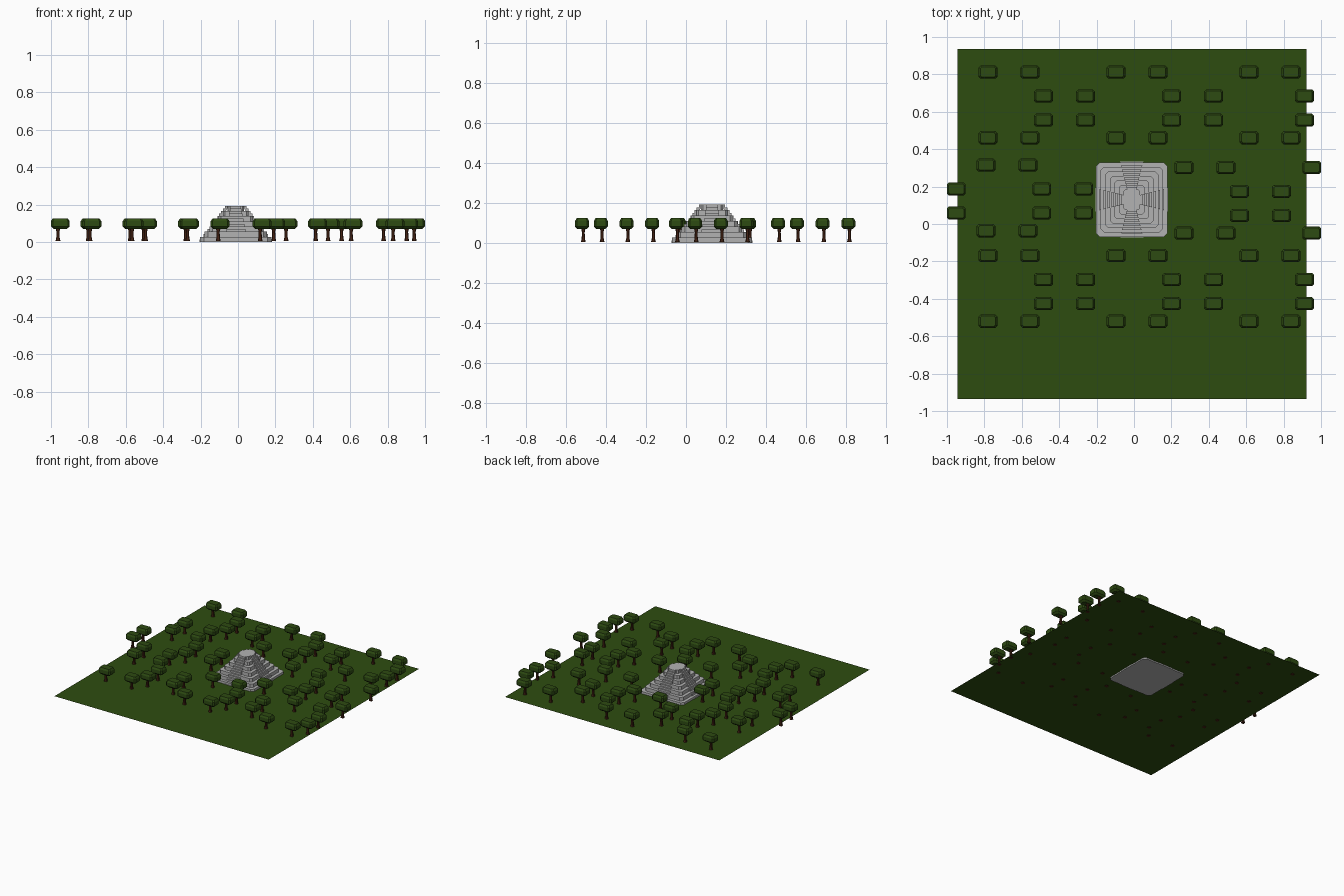
import bpy, bmesh
from mathutils import Vector

if "Cube" in bpy.data.objects:
    bpy.data.objects.remove(bpy.data.objects["Cube"])


def material(name, rgb):
    m = bpy.data.materials.new(name)
    m.diffuse_color = (*rgb, 1)
    m.use_nodes = True
    m.node_tree.nodes["Principled BSDF"].inputs["Base Color"].default_value = m.diffuse_color
    return m


GRASS = material("grass green", (0.027, 0.073, 0.005))
LEAF = material("leaf green", (0.027, 0.070, 0.006))
BARK = material("bark brown", (0.055, 0.015, 0.006))
STONE = material("stone grey", (0.45, 0.45, 0.45))


def mesh_from(bm, name, mat):
    bmesh.ops.recalc_face_normals(bm, faces=bm.faces)
    me = bpy.data.meshes.new(name)
    bm.to_mesh(me)
    bm.free()
    me.materials.append(mat)
    return me


def place(me, name, loc=(0, 0, 0)):
    ob = bpy.data.objects.new(name, me)
    ob.location = loc
    bpy.context.collection.objects.link(ob)
    return ob


def loft(name, mat, rings):
    """Closed stack of chamfered rectangles: (half x, half y, chamfer, z)."""
    bm = bmesh.new()
    loops = []
    for a, b, c, z in rings:
        pts = [(a, c - b), (a, b - c), (a - c, b), (c - a, b),
               (-a, b - c), (-a, c - b), (c - a, -b), (a - c, -b)]
        loops.append([bm.verts.new((x, y, z)) for x, y in pts])
    for lo, hi in zip(loops, loops[1:]):
        for i in range(8):
            j = (i + 1) % 8
            bm.faces.new((lo[i], lo[j], hi[j], hi[i]))
    bm.faces.new(loops[0][::-1])
    bm.faces.new(loops[-1])
    return mesh_from(bm, name, mat)


# Ground sheet
bm = bmesh.new()
bm.faces.new([bm.verts.new(p) for p in
              ((-0.945, -0.935, 0.01), (0.922, -0.935, 0.01),
               (0.922, 0.935, 0.01), (-0.945, 0.935, 0.01))])
place(mesh_from(bm, "ground", GRASS), "ground")

# Stepped pyramid body
CENTRE = (-0.012, 0.13, 0)
HX, HY, TX, TY, H, TIERS = 0.19, 0.2, 0.045, 0.054, 0.193, 7
rings = []
for i in range(TIERS):
    t = i / (TIERS - 1)
    a, b, c = HX + (TX - HX) * t, HY + (TY - HY) * t, 0.02 - 0.01 * t
    rings += [(a, b, c, H * i / TIERS), (a, b, c, H * (i + 1) / TIERS)]
place(loft("pyramid", STONE, rings), "pyramid", CENTRE)


def stair(name, out, side, r0, r1):
    """Tapering flight of steps climbing one face of the pyramid."""
    steps, w0, w1 = 14, 0.062, 0.028
    prof = []
    for k in range(steps):
        r = r0 + (r1 - r0) * k / (steps - 1)
        prof += [(r, H * k / steps), (r, H * (k + 1) / steps)]
    prof += [(r1 - 0.02, H), (r0 - 0.05, 0)]
    bm = bmesh.new()
    cols = []
    for s in (-1, 1):
        col = []
        for r, z in prof:
            w = w1 + (w0 - w1) * (r - r1) / (r0 - r1)
            p = Vector(out) * r + Vector(side) * (s * w)
            col.append(bm.verts.new((p.x, p.y, z)))
        cols.append(col)
        bm.faces.new(col)
    n = len(prof)
    for i in range(n):
        j = (i + 1) % n
        bm.faces.new((cols[0][i], cols[0][j], cols[1][j], cols[1][i]))
    place(mesh_from(bm, name, STONE), name, CENTRE)


# Four stairways
stair("stair_right", (1, 0, 0), (0, 1, 0), HX + 0.003, TX + 0.012)
stair("stair_left", (-1, 0, 0), (0, 1, 0), HX + 0.003, TX + 0.012)
stair("stair_back", (0, 1, 0), (1, 0, 0), HY + 0.003, TY + 0.012)
stair("stair_front", (0, -1, 0), (1, 0, 0), HY + 0.003, TY + 0.012)

# Shared tree meshes
canopy = loft("canopy", LEAF, [(0.036, 0.022, 0.008, 0.070), (0.050, 0.035, 0.010, 0.083),
                               (0.050, 0.035, 0.010, 0.111), (0.041, 0.027, 0.008, 0.125)])
trunk = loft("trunk", BARK, [(0.013, 0.012, 0.005, 0.006), (0.009, 0.008, 0.003, 0.024),
                             (0.008, 0.007, 0.003, 0.055), (0.013, 0.011, 0.004, 0.074)])

# Trees stand in repeating clusters of four pairs; those off the ground are left out
clusters = [(x, y) for y in (0.812, -0.169) for x in (-0.781, -0.096, 0.615)]
clusters += [(-0.791, 0.315), (-1.474, 0.315), (0.267, 0.302), (0.952, 0.302)]
pairs = [(0, 0), (0.297, -0.128), (0.297, -0.257), (0, -0.351)]
n = 0
for cx, cy in clusters:
    for dx, dy in pairs:
        for k in (0, 0.2245):
            x, y = cx + dx + k, cy + dy
            if abs(x) < 0.96:
                n += 1
                place(canopy, f"tree_canopy_{n}", (max(-0.95, min(0.95, x)), y, 0))
                place(trunk, f"tree_trunk_{n}", (x - 0.01, y + 0.006, 0))
